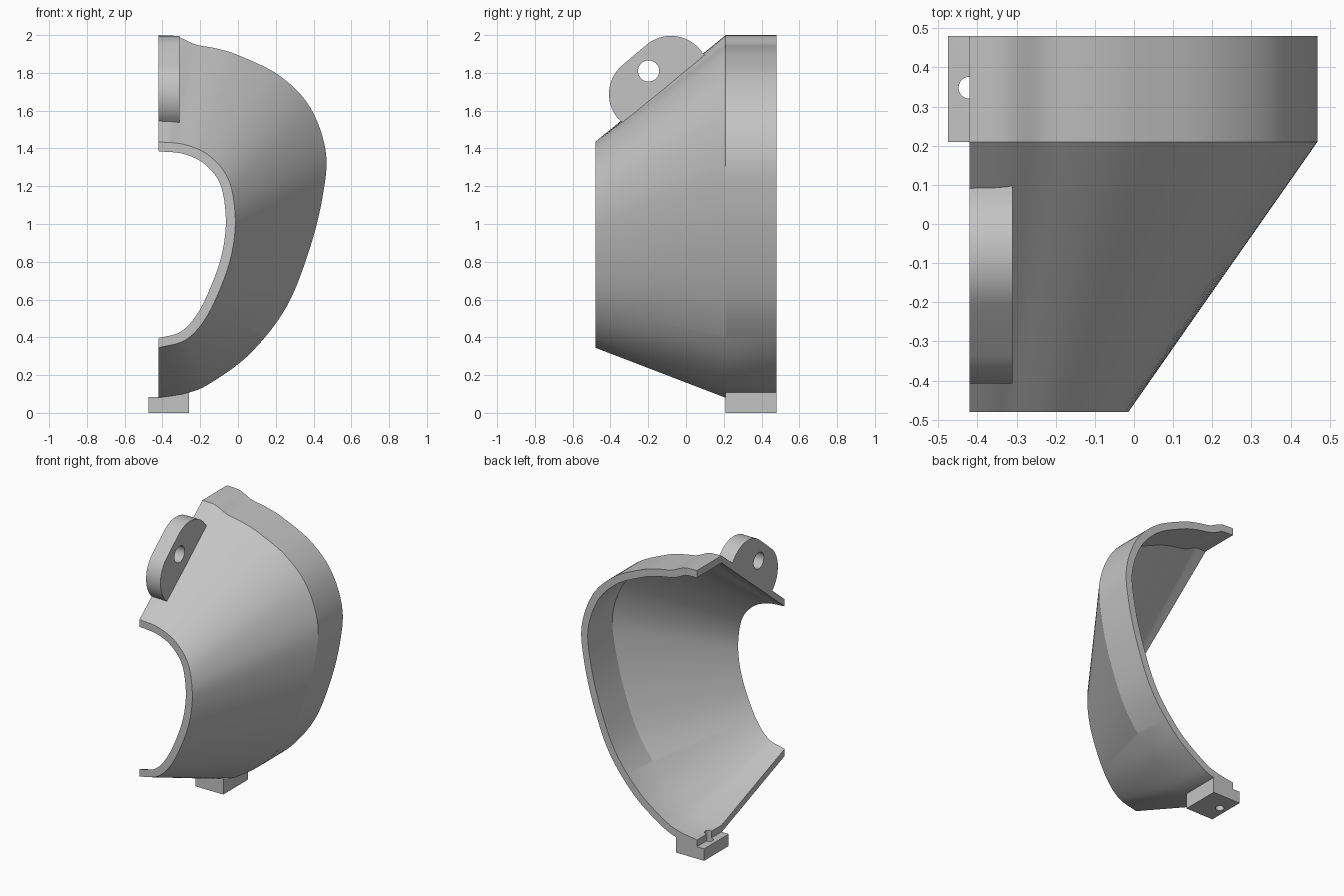
import bpy, bmesh, math
from mathutils import Vector

cube = bpy.data.objects.get("Cube")
if cube:
    bpy.data.objects.remove(cube, do_unlink=True)

CUT = -0.42            # plane where the half shell ends
FRONT, CREASE, BACK = -0.48, 0.21, 0.48
WALL = 0.05
STEPS = 110

grey = bpy.data.materials.new("plain grey")
grey.use_nodes = True
grey.diffuse_color = (0.55, 0.55, 0.55, 1)
grey.node_tree.nodes["Principled BSDF"].inputs["Base Color"].default_value = (0.55, 0.55, 0.55, 1)


def make_object(name, bm):
    bmesh.ops.recalc_face_normals(bm, faces=bm.faces)
    mesh = bpy.data.meshes.new(name)
    bm.to_mesh(mesh)
    bm.free()
    mesh.materials.append(grey)
    obj = bpy.data.objects.new(name, mesh)
    bpy.context.collection.objects.link(obj)
    return obj


def select_only(obj):
    bpy.ops.object.select_all(action='DESELECT')
    obj.select_set(True)
    bpy.context.view_layer.objects.active = obj


def smooth(obj):
    select_only(obj)
    bpy.ops.object.shade_smooth_by_angle(angle=math.radians(25))


def prism(name, points, offset):
    """Closed outline pushed along an offset vector."""
    bm = bmesh.new()
    face = bm.faces.new([bm.verts.new(p) for p in points])
    moved = bmesh.ops.extrude_face_region(bm, geom=[face])["geom"]
    bmesh.ops.translate(bm, vec=offset, verts=[v for v in moved if isinstance(v, bmesh.types.BMVert)])
    if not face.is_valid or len(bm.faces) < len(points) + 2:
        bm.faces.new([v for v in face.verts])
    return make_object(name, bm)


def drill(obj, center, radius, axis):
    """Cut a round hole along the given axis."""
    bpy.ops.mesh.primitive_cylinder_add(vertices=40, radius=radius, depth=0.4, location=center)
    cutter = bpy.context.object
    cutter.rotation_euler = Vector(axis).to_track_quat('Z', 'Y').to_euler()
    cutter.hide_render = True
    mod = obj.modifiers.new("hole", 'BOOLEAN')
    mod.operation = 'DIFFERENCE'
    mod.solver = 'EXACT'
    mod.object = cutter
    select_only(obj)
    bpy.ops.object.modifier_apply(modifier=mod.name)
    bpy.data.objects.remove(cutter, do_unlink=True)


def spline(points):
    """Smooth curve through the points, sampled evenly along its length."""
    p = [Vector(q) for q in points]
    p = [p[0] * 2 - p[1]] + p + [p[-1] * 2 - p[-2]]
    dense = []
    for a, b, c, d in zip(p, p[1:], p[2:], p[3:]):
        for k in range(24):
            t = k / 24
            dense.append(0.5 * (2 * b + (c - a) * t + (2 * a - 5 * b + 4 * c - d) * t ** 2
                                + (3 * b - a - 3 * c + d) * t ** 3))
    dense.append(p[-2])
    run = [0.0]
    for a, b in zip(dense, dense[1:]):
        run.append(run[-1] + (b - a).length)
    out, k = [], 0
    for i in range(STEPS + 1):
        goal = run[-1] * i / STEPS
        while k < len(run) - 2 and run[k + 1] < goal:
            k += 1
        out.append(dense[k].lerp(dense[k + 1], (goal - run[k]) / (run[k + 1] - run[k])))
    return out


def inset(curve):
    """Copy of the curve moved inward by the wall thickness."""
    out = []
    for i, p in enumerate(curve):
        t = (curve[min(i + 1, STEPS)] - curve[max(i - 1, 0)]).normalized()
        q = p + Vector((t.y, -t.x)) * WALL
        q.x = CUT if i in (0, STEPS) else max(q.x, CUT)
        out.append(q)
    return out


# Shell: small front opening blended into the large back band
small = spline([(CUT, 1.435), (-0.28, 1.42), (-0.15, 1.36), (-0.05, 1.235), (-0.015, 1.045),
                (-0.03, 0.86), (-0.085, 0.68), (-0.175, 0.495), (-0.28, 0.385), (CUT, 0.345)])
large = spline([(CUT, 2.0), (-0.33, 1.995), (-0.28, 1.975), (-0.225, 1.95), (-0.11, 1.928),
                (0.01, 1.89), (0.22, 1.785), (0.38, 1.62), (0.465, 1.38), (0.445, 1.13),
                (0.37, 0.84), (0.25, 0.55), (0.06, 0.31), (-0.15, 0.155), (-0.27, 0.105), (CUT, 0.08)])
small_in, large_in = inset(small), inset(large)

bm = bmesh.new()
sections = []
for i in range(STEPS + 1):
    ring = [(small[i], FRONT), (large[i], CREASE), (large[i], BACK),
            (large_in[i], BACK), (large_in[i], CREASE), (small_in[i], FRONT)]
    sections.append([bm.verts.new((p.x, y, p.y)) for p, y in ring])
for a, b in zip(sections, sections[1:]):
    for k in range(6):
        n = (k + 1) % 6
        bm.faces.new((a[k], a[n], b[n], b[k]))
for end in (sections[0], sections[-1]):      # flat faces on the cut plane
    bm.faces.new((end[0], end[1], end[4], end[5]))
    bm.faces.new((end[1], end[2], end[3], end[4]))
shell = make_object("shell", bm)
drill(shell, (CUT, 0.348, 0.1), 0.028, (0, 0, 1))
smooth(shell)

# Upper tab: rounded lug standing on the sloping top edge
slope = math.atan2(0.565, 0.69)
along = Vector((0, math.cos(slope), math.sin(slope)))
up = Vector((0, -math.sin(slope), math.cos(slope)))
radius = 0.2
low_arc, high_arc = Vector((CUT, -0.208, 1.688)), Vector((CUT, -0.08, 1.796))
outline = []
for center, start in ((high_arc, 0), (low_arc, 90)):
    for k in range(17):
        a = math.radians(start + 90 * k / 16)
        outline.append(center + radius * (along * math.cos(a) + up * math.sin(a)))
outline.append(low_arc - along * radius * 0.97 - up * 0.06)
outline.append(high_arc + along * radius - up * 0.06)
tab = prism("upper_tab", outline, (0.11, 0, 0))
drill(tab, (CUT + 0.055, -0.198, 1.81), 0.056, (1, 0, 0))
smooth(tab)

# Lower foot: stepped block with a screw hole
foot = prism("lower_foot", [(x, CREASE, z) for x, z in (
    (-0.475, 0), (-0.26, 0), (-0.26, 0.112), (CUT, 0.083), (-0.475, 0.083))], (0, BACK - CREASE, 0))
drill(foot, (CUT, 0.348, 0.05), 0.028, (0, 0, 1))
smooth(foot)
